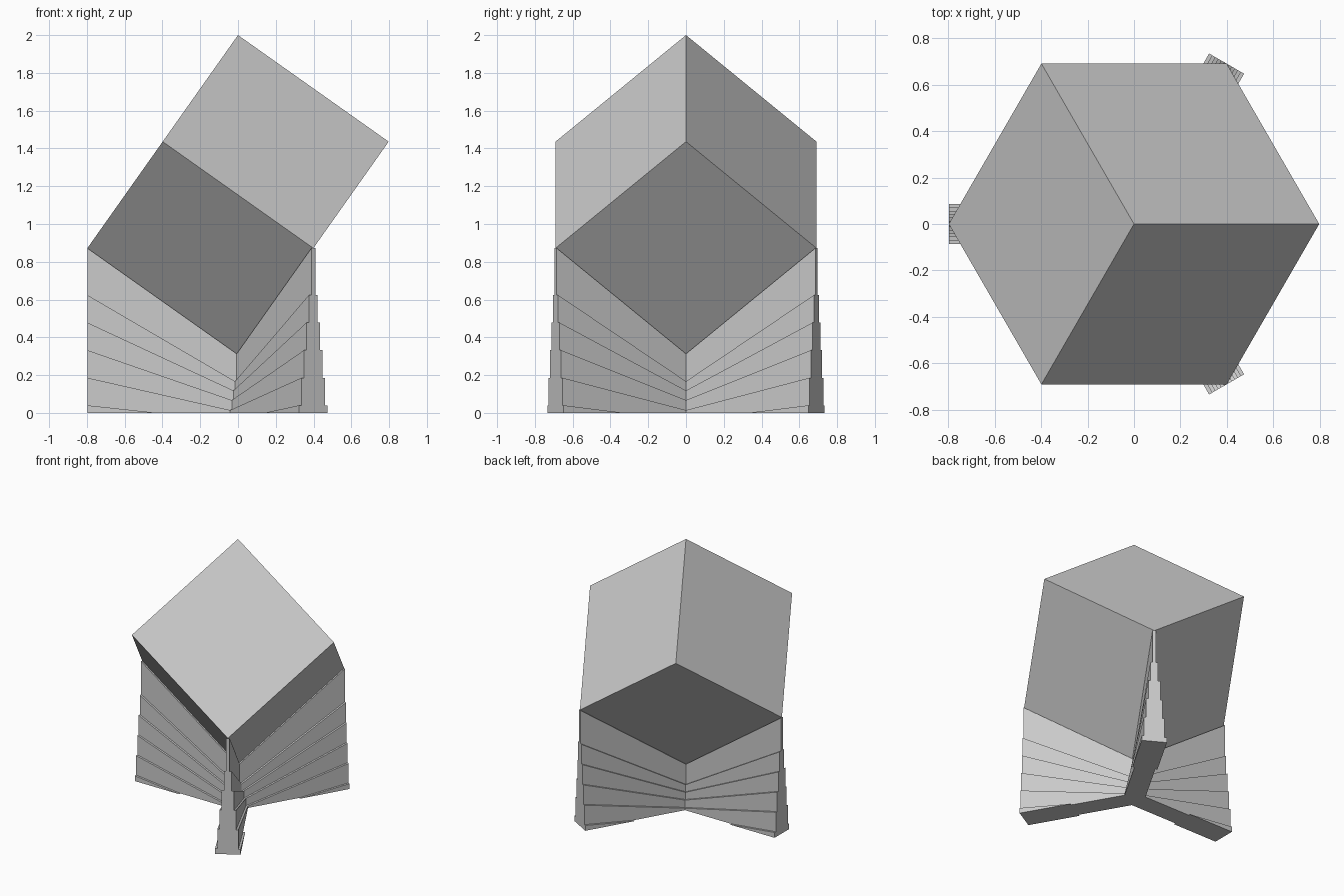
import bpy, bmesh, math
from mathutils import Vector, Matrix

old = bpy.data.objects.get("Cube")
if old:
    bpy.data.objects.remove(old, do_unlink=True)

grey = bpy.data.materials.new("light_grey")
grey.use_nodes = True
COLOUR = (0.6, 0.6, 0.6, 1)
grey.diffuse_color = COLOUR
grey.node_tree.nodes["Principled BSDF"].inputs["Base Color"].default_value = COLOUR

TOP, BOTTOM = 2.0, 0.308
EDGE = (TOP - BOTTOM) / math.sqrt(3)
RADIUS = EDGE * math.sqrt(2 / 3)
CORNER = BOTTOM + (TOP - BOTTOM) / 3


def add_object(name, bm):
    bmesh.ops.recalc_face_normals(bm, faces=bm.faces)
    mesh = bpy.data.meshes.new(name)
    bm.to_mesh(mesh)
    bm.free()
    mesh.materials.append(grey)
    obj = bpy.data.objects.new(name, mesh)
    bpy.context.collection.objects.link(obj)
    return obj


# Cube balanced on one corner, its long diagonal upright
bm = bmesh.new()
bmesh.ops.create_cube(bm, size=EDGE)
up = Vector((1, 1, 1)).normalized()
side = Vector((1, 1, -2)).normalized()
bm.transform(Matrix((side, up.cross(side), up)).to_4x4())
bmesh.ops.translate(bm, verts=bm.verts, vec=(0, 0, (TOP + BOTTOM) / 2))
add_object("balanced_cube", bm)

# Slanted lines between the fin layers: height at the centre and at the rim
lines = [(BOTTOM, CORNER)]
lines += [(0.158 - 0.051 * i, 0.624 - 0.146 * i) for i in range(5)]


def ground_point(line):
    """Radius where a line meets the ground."""
    inner, outer = line
    return RADIUS * -inner / (outer - inner)


def layer_profile(k):
    """Outline (radius, height) of one layer, cut off at the ground."""
    inner, outer = lines[k]
    pts = [(RADIUS, outer)]
    pts.append((0, inner) if inner >= 0 else (ground_point(lines[k]), 0))
    if k + 1 == len(lines):
        return pts + [(RADIUS, 0)]
    low_in, low_out = lines[k + 1]
    if low_in >= 0:
        pts.append((0, low_in))
    else:
        pts += [(0, 0), (ground_point(lines[k + 1]), 0)]
    return pts + [(RADIUS, low_out)]


def build_fin(name, angle):
    bm = bmesh.new()
    for k in range(len(lines)):
        half = 0.012 + 0.015 * k
        face = bm.faces.new([bm.verts.new((r, -half, z)) for r, z in layer_profile(k)])
        out = bmesh.ops.extrude_face_region(bm, geom=[face])
        moved = [g for g in out["geom"] if isinstance(g, bmesh.types.BMVert)]
        bmesh.ops.translate(bm, verts=moved, vec=(0, 2 * half, 0))
    bm.transform(Matrix.Rotation(math.radians(angle), 4, "Z"))
    add_object(name, bm)


# Three stepped fins under the lower edges of the cube
for name, angle in (("right_fin", 180), ("front_left_fin", -60), ("back_left_fin", 60)):
    build_fin(name, angle)
